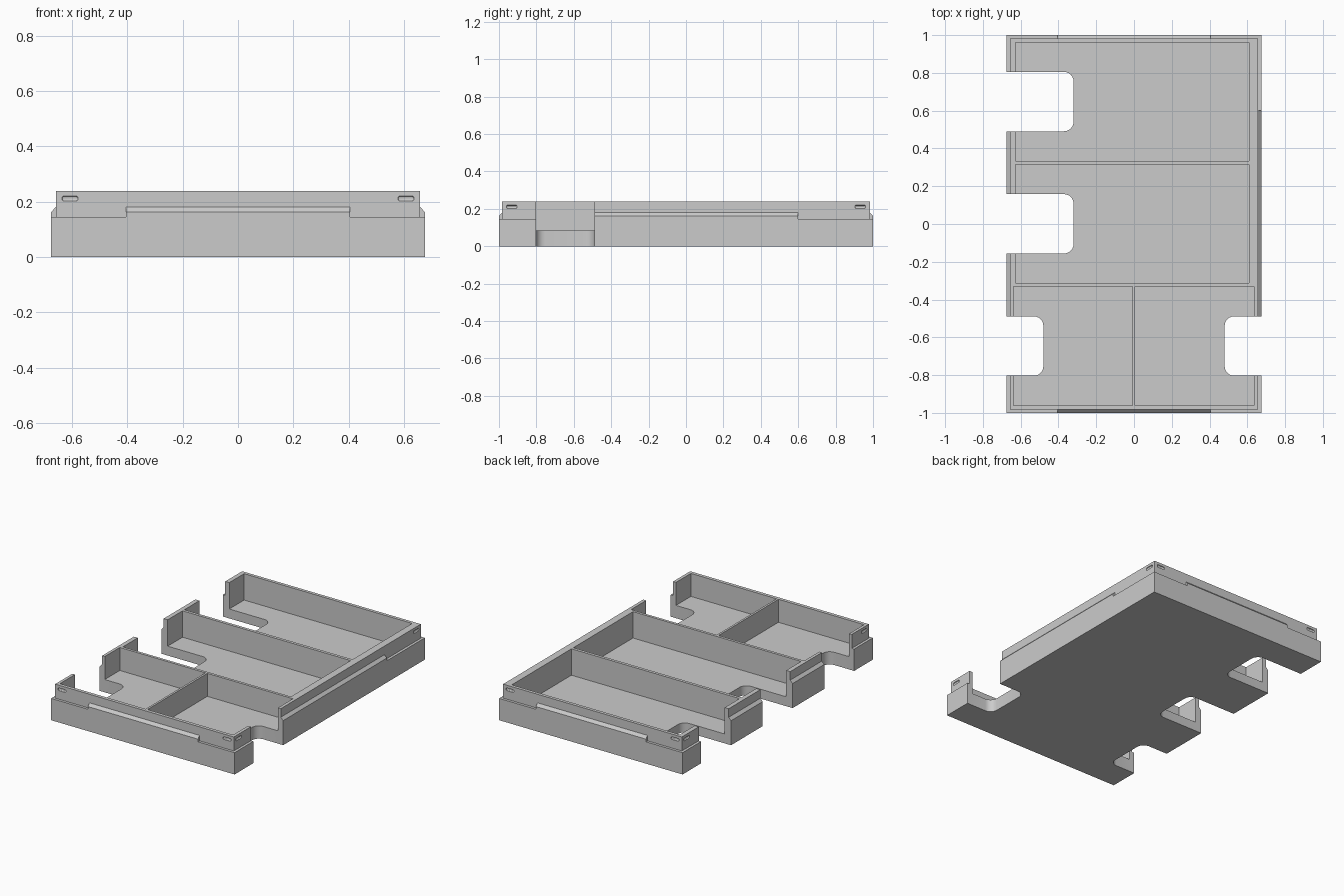
import bpy, bmesh

if "Cube" in bpy.data.objects:
    bpy.data.objects.remove(bpy.data.objects["Cube"], do_unlink=True)

W, D = 0.675, 1.0             # outer half sizes
STEP = 0.0175                 # ledge width around the rim
LEDGE, TOP = 0.145, 0.238
DEEP, SHALLOW = 0.0625, 0.085  # compartment floor heights

grey = bpy.data.materials.new("plain_grey")
grey.use_nodes = True
colour = (0.6, 0.6, 0.6, 1)
grey.diffuse_color = colour
grey.node_tree.nodes["Principled BSDF"].inputs["Base Color"].default_value = colour


def finish(name, bm):
    bmesh.ops.recalc_face_normals(bm, faces=bm.faces)
    mesh = bpy.data.meshes.new(name)
    bm.to_mesh(mesh)
    bm.free()
    mesh.materials.append(grey)
    ob = bpy.data.objects.new(name, mesh)
    bpy.context.scene.collection.objects.link(ob)
    return ob


def box(name, x, y, z, radius=0, axes=(2,), segments=6):
    """Box between coordinate pairs; edges along the given axes may be rounded."""
    bm = bmesh.new()
    bmesh.ops.create_cube(bm, size=1)
    for v in bm.verts:
        v.co = [r[0] if c < 0 else r[1] for c, r in zip(v.co, (x, y, z))]
    if radius:
        edges = [e for e in bm.edges
                 if any(abs((e.verts[0].co - e.verts[1].co).normalized()[a]) > 0.9
                        for a in axes)]
        bmesh.ops.bevel(bm, geom=edges, offset=radius, segments=segments,
                        profile=0.5, affect='EDGES')
    return finish(name, bm)


def lip(name, axis, side, half_length):
    """Raised rail on the ledge with a sloping top."""
    edge = W if axis == 0 else D
    profile = [(edge - STEP - 0.005, LEDGE - 0.02), (edge, LEDGE - 0.02),
               (edge, 0.163), (edge - STEP, 0.181), (edge - STEP - 0.005, 0.181)]
    bm = bmesh.new()
    verts = []
    for out, z in profile:
        co = [0, 0, z]
        co[axis] = side * out
        co[1 - axis] = -half_length
        verts.append(bm.verts.new(co))
    face = bm.faces.new(verts)
    ext = bmesh.ops.extrude_face_region(bm, geom=[face])["geom"]
    for v in ext:
        if isinstance(v, bmesh.types.BMVert):
            v.co[1 - axis] = half_length
    return finish(name, bm)


def combine(target, tool, operation):
    mod = target.modifiers.new("combine", 'BOOLEAN')
    mod.operation = operation
    mod.solver = 'EXACT'
    mod.object = tool
    bpy.context.view_layer.objects.active = target
    bpy.ops.object.modifier_apply(modifier=mod.name)
    bpy.data.objects.remove(tool, do_unlink=True)


# Tray body: wide base, narrower rim, side rails
tray = box("divided_tray", (-W, W), (-D, D), (0, LEDGE))
rim = box("rim", (STEP - W, W - STEP), (STEP - D, D - STEP), (0.02, TOP))
combine(tray, rim, 'UNION')
for side in (-1, 1):
    combine(tray, lip("end_lip", 1, side, 0.405), 'UNION')
    combine(tray, lip("side_lip", 0, side, 0.6), 'UNION')

# Two wide deep compartments and two shallower ones at the front
for x, y, floor in [((-0.628, 0.609), (0.334, 0.961), DEEP),
                    ((-0.628, 0.609), (-0.313, 0.314), DEEP),
                    ((-0.638, -0.008), (-0.96, -0.331), SHALLOW),
                    ((0.006, 0.636), (-0.96, -0.331), SHALLOW)]:
    combine(tray, box("compartment", x, y, (floor, 0.5)), 'DIFFERENCE')

# Finger cutouts through the sides
for x, y in [((-1, -0.32), 0.648), ((-1, -0.32), 0.001),
             ((-1, -0.48), -0.646), ((0.48, 1), -0.646)]:
    combine(tray, box("finger_cutout", x, (y - 0.157, y + 0.157), (-0.2, 0.5), 0.05),
            'DIFFERENCE')

# Small shallow latch recesses near every rim corner
for sx in (-1, 1):
    for sy in (-1, 1):
        for cx, cy, hx, hy in [(sx * 0.607, sy * (D - STEP), 0.029, 0.008),
                               (sx * (W - STEP), sy * 0.932, 0.008, 0.029)]:
            combine(tray, box("latch_recess", (cx - hx, cx + hx), (cy - hy, cy + hy),
                              (0.202, 0.22), 0.007, (0, 1, 2), 3), 'DIFFERENCE')

# Smooth the rounded cutout corners, keep all other edges sharp
bpy.ops.object.select_all(action='DESELECT')
tray.select_set(True)
bpy.context.view_layer.objects.active = tray
bpy.ops.object.shade_smooth_by_angle(angle=0.5)
